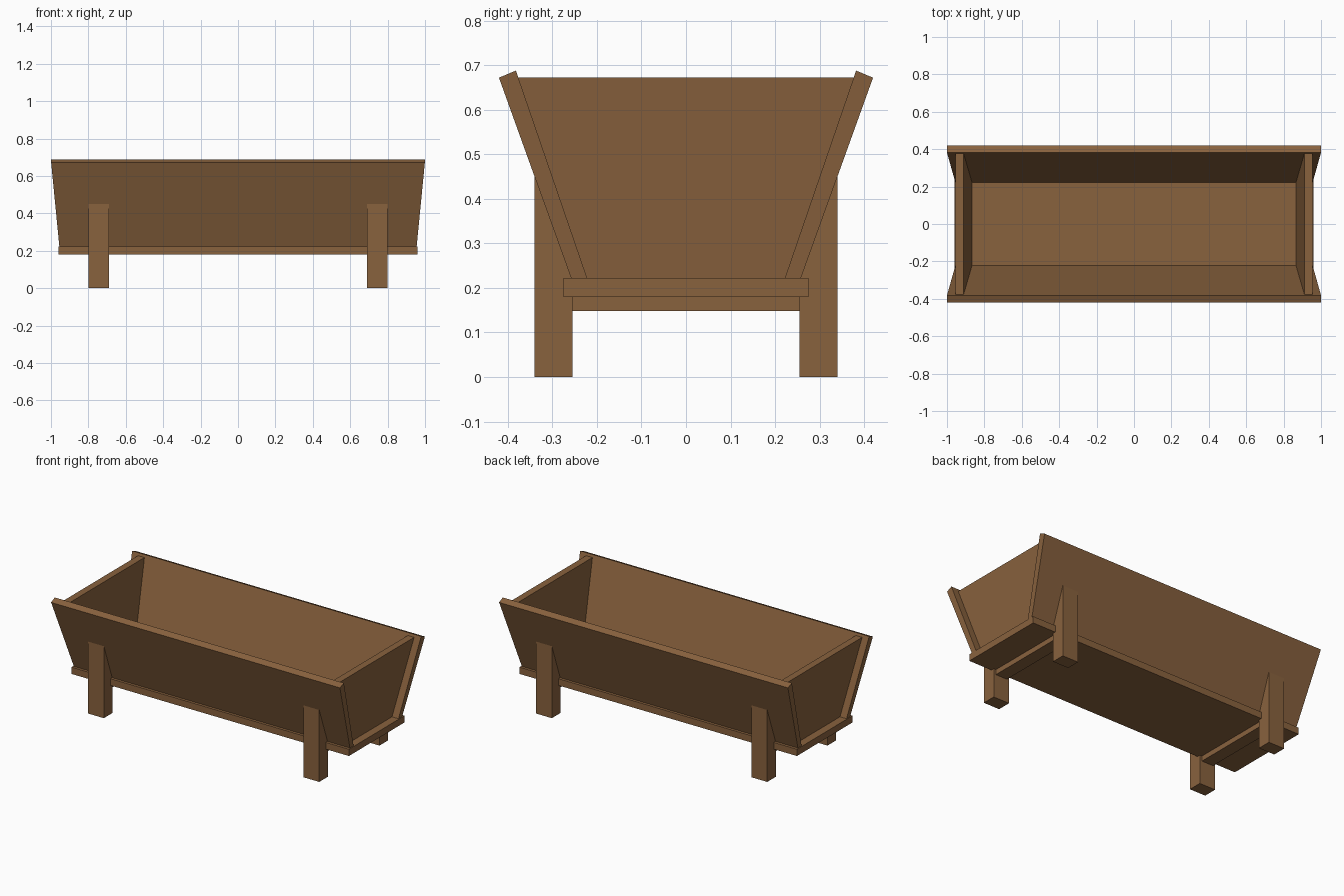
import bpy, bmesh

if "Cube" in bpy.data.objects:
    bpy.data.objects.remove(bpy.data.objects["Cube"])

wood = bpy.data.materials.new("brown wood")
wood.diffuse_color = (0.25, 0.122, 0.048, 1)
wood.use_nodes = True
wood.node_tree.nodes["Principled BSDF"].inputs["Base Color"].default_value = wood.diffuse_color


def loft(name, ring_a, ring_b):
    """Solid between two matching rings of points."""
    bm = bmesh.new()
    a = [bm.verts.new(p) for p in ring_a]
    b = [bm.verts.new(p) for p in ring_b]
    n = len(a)
    bm.faces.new(a)
    bm.faces.new(b[::-1])
    for i in range(n):
        j = (i + 1) % n
        bm.faces.new((a[j], a[i], b[i], b[j]))
    bmesh.ops.recalc_face_normals(bm, faces=bm.faces)
    me = bpy.data.meshes.new(name)
    bm.to_mesh(me)
    bm.free()
    me.materials.append(wood)
    ob = bpy.data.objects.new(name, me)
    bpy.context.collection.objects.link(ob)
    return ob


def box(name, x0, x1, y0, y1, z0, z1):
    ring = [(x0, y0), (x1, y0), (x1, y1), (x0, y1)]
    return loft(name, [(x, y, z0) for x, y in ring], [(x, y, z1) for x, y in ring])


# floor board
box("floor_board", -0.96, 0.96, -0.275, 0.275, 0.18, 0.222)

# long sloping side boards, with ends that splay outwards
side = [(0.258, 0.222, 0.955), (0.42, 0.672, 0.999), (0.382, 0.688, 1.0), (0.222, 0.222, 0.955)]
for s, label in ((-1, "front"), (1, "back")):
    loft(label + "_side_board",
         [(-x, s * y, z) for y, z, x in side],
         [(x, s * y, z) for y, z, x in side])

# tilted end boards fitted between the sides
end = [(-0.222, 0.222, 0), (0.222, 0.222, 0), (0.378, 0.672, 0.045), (-0.378, 0.672, 0.045)]
leg = [(0.255, 0), (0.34, 0), (0.34, 0.45), (0.258, 0.222), (0.255, 0.222)]
for sx, side_name in ((-1, "left"), (1, "right")):
    loft(side_name + "_end_board",
         [(sx * (0.866 + d), y, z) for y, z, d in end],
         [(sx * (0.91 + d), y, z) for y, z, d in end])
    # cross bar under the floor
    x0, x1 = sorted((sx * 0.705, sx * 0.785))
    box(side_name + "_cross_bar", x0, x1, -0.256, 0.256, 0.148, 0.181)
    # legs cut to the slope of the side boards
    for sy, label in ((-1, "front"), (1, "back")):
        loft(f"{label}_{side_name}_leg",
             [(sx * 0.69, sy * y, z) for y, z in leg],
             [(sx * 0.80, sy * y, z) for y, z in leg])
